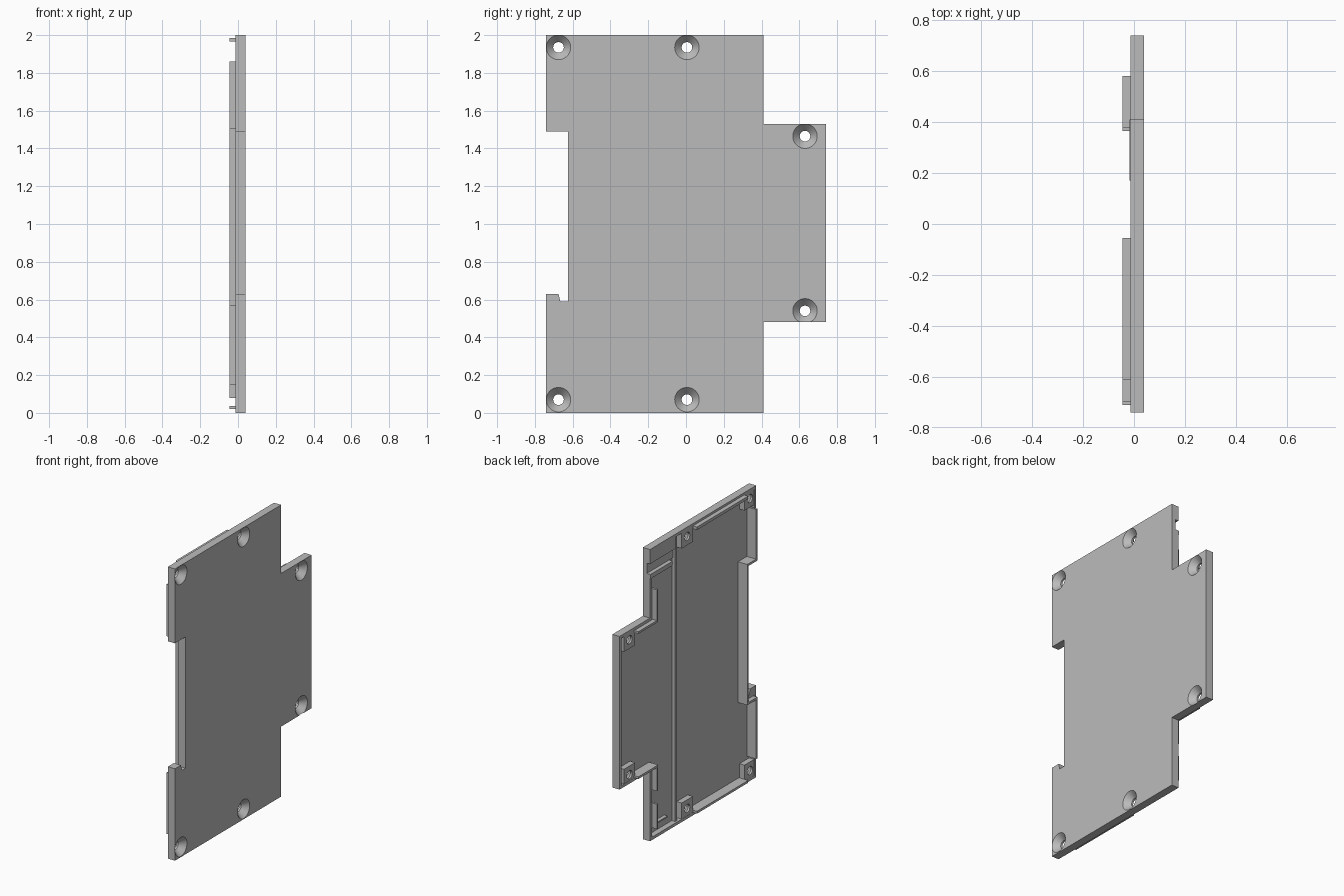
import bpy, bmesh, math

old = bpy.data.objects.get("Cube")
if old:
    bpy.data.objects.remove(old, do_unlink=True)

# Single plain grey material
grey = bpy.data.materials.new("matte_grey")
grey.use_nodes = True
colour = (0.5, 0.5, 0.5, 1)
grey.diffuse_color = colour
grey.node_tree.nodes["Principled BSDF"].inputs["Base Color"].default_value = colour

OUTER, FLOOR, RIM, TOP = 0.04, 0.025, -0.014, -0.045


def finish(name, bm):
    bmesh.ops.recalc_face_normals(bm, faces=bm.faces)
    mesh = bpy.data.meshes.new(name)
    bm.to_mesh(mesh)
    bm.free()
    mesh.materials.append(grey)
    obj = bpy.data.objects.new(name, mesh)
    bpy.context.collection.objects.link(obj)
    return obj


def prism(name, outline, x0, x1):
    """Extrude a (y, z) outline along x."""
    bm = bmesh.new()
    face = bm.faces.new([bm.verts.new((x0, y, z)) for y, z in outline])
    new = bmesh.ops.extrude_face_region(bm, geom=[face])["geom"]
    verts = [v for v in new if isinstance(v, bmesh.types.BMVert)]
    bmesh.ops.translate(bm, verts=verts, vec=(x1 - x0, 0, 0))
    return finish(name, bm)


def block(name, y0, y1, z0, z1, x0=TOP, x1=FLOOR):
    return prism(name, [(y0, z0), (y1, z0), (y1, z1), (y0, z1)], x0, x1)


def screw_cutter(y, z, sides=40):
    """Countersunk screw hole: a cone that runs into a straight bore."""
    bm = bmesh.new()
    rings = []
    for x, r in ((0.05, 0.074), (0.0, 0.028), (-0.1, 0.028)):
        rings.append([bm.verts.new((x, y + r * math.cos(a), z + r * math.sin(a)))
                      for a in (2 * math.pi * i / sides for i in range(sides))])
    for a, b in zip(rings, rings[1:]):
        for i in range(sides):
            j = (i + 1) % sides
            bm.faces.new((a[i], a[j], b[j], b[i]))
    bm.faces.new(rings[0])
    bm.faces.new(rings[-1])
    return finish("screw_cutter", bm)


def cut(obj, cutter):
    mod = obj.modifiers.new("cut", "BOOLEAN")
    mod.operation, mod.solver, mod.object = "DIFFERENCE", "EXACT", cutter
    bpy.context.view_layer.objects.active = obj
    bpy.ops.object.modifier_apply(modifier=mod.name)


def discard(cutter):
    bpy.data.objects.remove(cutter, do_unlink=True)


# Cover plate with side tab and notch
plate = prism("cover_plate", [
    (-0.74, 0), (0.41, 0), (0.41, 0.48), (0.74, 0.48), (0.74, 1.53), (0.41, 1.53),
    (0.41, 2), (-0.74, 2), (-0.74, 1.49), (-0.625, 1.49), (-0.625, 0.59),
    (-0.665, 0.59), (-0.675, 0.63), (-0.74, 0.63)], OUTER, RIM)

# Shallow pocket on the inside, leaving a rim
pocket = prism("pocket_cutter", [
    (-0.72, 0.02), (0.39, 0.02), (0.39, 0.5), (0.72, 0.5), (0.72, 1.51), (0.39, 1.51),
    (0.39, 1.98), (-0.72, 1.98), (-0.72, 1.51), (-0.605, 1.51), (-0.605, 0.57),
    (-0.72, 0.57)], -0.1, FLOOR)
cut(plate, pocket)
discard(pocket)

# Channel through the rim by the upper corner
channel = block("channel_cutter", 0.3, 0.45, 1.83, 1.9, -0.1, 0.01)
cut(plate, channel)
discard(channel)

# Screw bosses and countersunk holes
holes = [(y, z) for z in (0.07, 1.935) for y in (-0.675, 0.005)] + [(0.63, 0.54), (0.63, 1.465)]
for y, z in holes:
    boss = block("screw_boss", y - 0.06, y + 0.06, z - 0.06, z + 0.06, RIM + 0.001)
    cutter = screw_cutter(y, z)
    cut(boss, cutter)
    cut(plate, cutter)
    discard(cutter)

# Locating ribs along the top and bottom edges
block("top_rib", -0.61, -0.055, 1.965, 1.985)
block("bottom_rib", -0.61, -0.055, 0.02, 0.036)

# Ribs around the notch
block("upper_front_rib", -0.71, -0.695, 1.52, 1.86)
block("lower_front_rib", -0.71, -0.695, 0.15, 0.555)
block("notch_wall", -0.615, -0.6, 0.555, 1.52)
for z in (0.555, 1.505):
    block("notch_end_wall", -0.71, -0.6, z, z + 0.015)

# Corner ribs beside the tab
block("upper_tab_rib", 0.365, 0.58, 1.495, 1.51)
block("upper_corner_rib", 0.365, 0.38, 1.51, 1.72)
block("lower_tab_rib", 0.365, 0.58, 0.5, 0.515)
block("lower_corner_rib", 0.365, 0.38, 0.34, 0.5)
block("bottom_corner_rib", 0.365, 0.38, 0.08, 0.25)
block("bottom_corner_foot", 0.2, 0.365, 0.08, 0.09, 0.0)

# Long divider and the stepped latch seat at the top
block("divider_rib", 0.1, 0.118, 0.02, 1.98, 0.0)
block("latch_pad", 0.125, 0.405, 1.9, 1.985, RIM + 0.001)
block("latch_channel_floor", 0.125, 0.405, 1.83, 1.9, 0.01)
block("latch_ridge", 0.17, 0.409, 1.8, 1.83, -0.018)

# Smooth bores, crisp edges
bpy.ops.object.select_all(action="DESELECT")
for obj in bpy.context.collection.objects:
    if obj.type == "MESH" and obj.name.startswith(("cover_plate", "screw_boss")):
        obj.select_set(True)
bpy.context.view_layer.objects.active = plate
bpy.ops.object.shade_smooth_by_angle(angle=math.radians(30))
